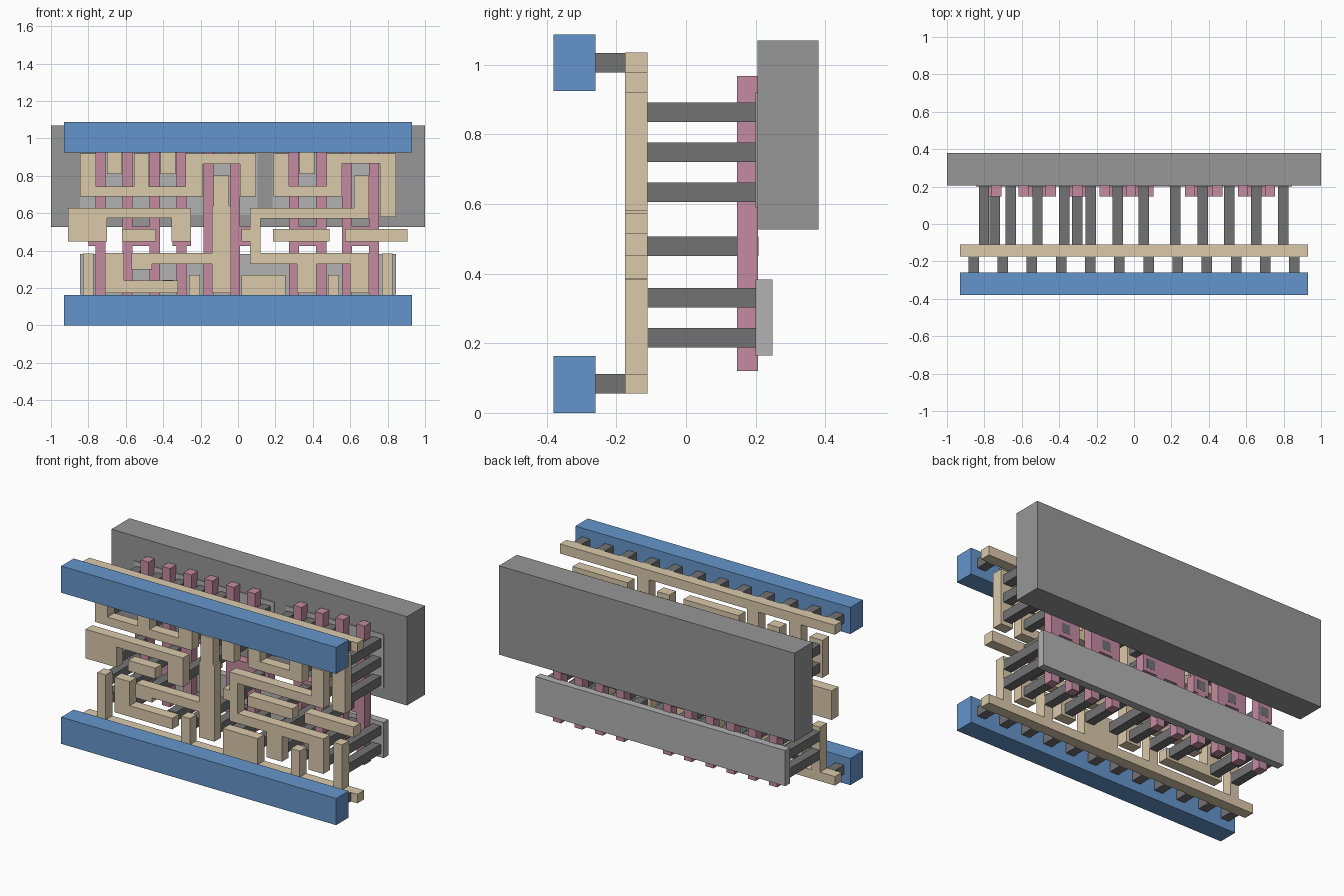
import bpy, bmesh

# Display colours per layer
def mat(name, r, g, b):
    m = bpy.data.materials.new(name)
    m.diffuse_color = (r, g, b, 1)
    return m

BLUE = mat("rail_blue", 0.13, 0.30, 0.60)
TAN = mat("trace_tan", 0.71, 0.59, 0.41)
PINK = mat("gate_pink", 0.55, 0.26, 0.35)
DARK = mat("contact_grey", 0.17, 0.17, 0.17)
WELL = mat("well_grey", 0.31, 0.31, 0.31)
DIFF = mat("diffusion_grey", 0.45, 0.45, 0.45)


# Extrude the union of (x0, x1, z0, z1) rectangles between y0 and y1
def layer(name, rects, y0, y1, material):
    xs = sorted({v for r in rects for v in r[:2]})
    zs = sorted({v for r in rects for v in r[2:]})
    bm = bmesh.new()
    verts = {}

    def vert(x, z):
        if (x, z) not in verts:
            verts[x, z] = bm.verts.new((x, y0, z))
        return verts[x, z]

    for xa, xb in zip(xs, xs[1:]):
        for za, zb in zip(zs, zs[1:]):
            cx, cz = (xa + xb) / 2, (za + zb) / 2
            if any(r[0] < cx < r[1] and r[2] < cz < r[3] for r in rects):
                bm.faces.new([vert(xa, za), vert(xb, za), vert(xb, zb), vert(xa, zb)])
    bmesh.ops.dissolve_limit(bm, angle_limit=0.01, verts=bm.verts, edges=bm.edges)
    ext = bmesh.ops.extrude_face_region(bm, geom=bm.faces[:], use_keep_orig=True)
    moved = [g for g in ext["geom"] if isinstance(g, bmesh.types.BMVert)]
    bmesh.ops.translate(bm, verts=moved, vec=(0, y1 - y0, 0))
    bmesh.ops.recalc_face_normals(bm, faces=bm.faces)
    me = bpy.data.meshes.new(name)
    bm.to_mesh(me)
    bm.free()
    me.materials.append(material)
    ob = bpy.data.objects.new(name, me)
    bpy.context.collection.objects.link(ob)
    return ob


# Square posts at (x, z) centres
def posts(name, centres, y0, y1):
    h = 0.028
    layer(name, [(x - h, x + h, z - h, z + h) for x, z in centres], y0, y1, DARK)


# Well and diffusion slabs
layer("well_block", [(-1, 1, 0.527, 1.07)], 0.205, 0.38, WELL)
layer("upper_diffusion", [(-0.845, 0.105, 0.59, 0.92), (0.185, 0.845, 0.59, 0.92)], 0.2, 0.25, DIFF)
layer("lower_diffusion", [(-0.845, 0.845, 0.165, 0.383)], 0.2, 0.248, DIFF)

# Gate fingers with their contact pads
FINGERS = (-0.735, -0.59, -0.445, -0.303, -0.158, -0.015, 0.3, 0.445, 0.583, 0.727)
PADS = ((-0.8, -0.708), (-0.617, -0.418), (-0.35, -0.25), (-0.185, 0.105), (0.273, 0.472), (0.556, 0.754))
layer("gate_fingers",
      [(x - 0.027, x + 0.027, 0.12, 0.968) for x in FINGERS] +
      [(a, b, 0.425, 0.53) for a, b in PADS], 0.147, 0.207, PINK)

# Power rails, their traces with branches, and posts between
LI = (-0.175, -0.11)
layer("lower_rail", [(-0.93, 0.93, 0, 0.163)], -0.38, -0.26, BLUE)
layer("upper_rail", [(-0.93, 0.93, 0.924, 1.087)], -0.38, -0.26, BLUE)
layer("lower_rail_trace", [
    (-0.93, 0.93, 0.055, 0.11), (-0.83, -0.773, 0.11, 0.385), (-0.262, -0.203, 0.11, 0.27),
    (0.02, 0.255, 0.11, 0.27), (0.48, 0.54, 0.11, 0.27), (0.77, 0.827, 0.11, 0.385)], *LI, TAN)
layer("upper_rail_trace", [
    (-0.93, 0.93, 0.977, 1.035), (-0.7, -0.62, 0.81, 0.977),
    (-0.415, -0.335, 0.81, 0.977), (0.328, 0.41, 0.81, 0.977)], *LI, TAN)
for name, z in (("lower_rail_posts", 0.083), ("upper_rail_posts", 1.006)):
    posts(name, [(-0.858 + 0.156 * i, z) for i in range(12)], -0.26, -0.175)

# Signal traces
layer("left_comb_trace", [
    (-0.845, -0.76, 0.69, 0.92), (-0.845, -0.188, 0.69, 0.742), (-0.557, -0.475, 0.69, 0.92),
    (-0.28, -0.188, 0.69, 0.92), (-0.28, 0.095, 0.863, 0.92), (0.01, 0.095, 0.69, 0.92)], *LI, TAN)
layer("right_comb_trace", [
    (0.19, 0.273, 0.69, 0.92), (0.19, 0.556, 0.69, 0.745), (0.472, 0.556, 0.69, 0.92),
    (0.472, 0.845, 0.865, 0.92), (0.76, 0.845, 0.58, 0.92)], *LI, TAN)
layer("centre_trace", [
    (-0.13, -0.048, 0.64, 0.802), (-0.14, -0.038, 0.173, 0.64),
    (-0.57, -0.14, 0.328, 0.387), (-0.57, -0.46, 0.3, 0.387)], *LI, TAN)
layer("right_hook_trace", [
    (0.62, 0.7, 0.572, 0.802), (0.065, 0.7, 0.572, 0.628), (0.065, 0.12, 0.328, 0.628),
    (0.02, 0.12, 0.45, 0.515),
    (0.065, 0.7, 0.328, 0.387), (0.315, 0.42, 0.173, 0.387), (0.6, 0.7, 0.173, 0.387)], *LI, TAN)
layer("left_foot_trace", [(-0.712, -0.61, 0.173, 0.387), (-0.712, -0.322, 0.173, 0.24)], *LI, TAN)
layer("left_bridge_trace", [
    (-0.908, -0.7, 0.45, 0.628), (-0.908, -0.25, 0.575, 0.628), (-0.355, -0.25, 0.45, 0.628)], *LI, TAN)
for name, a, b in (("left_pad_trace", -0.62, -0.438), ("middle_pad_trace", 0.187, 0.49),
                   ("right_pad_trace", 0.572, 0.905)):
    layer(name, [(a, b, 0.45, 0.515)], *LI, TAN)

# Contact posts: lower rows L, upper rows U, per column
COLS = (-0.802, -0.66, -0.516, -0.372, -0.23, -0.087, 0.053, 0.22, 0.367, 0.51, 0.654, 0.798)
ROWS = {"a": 0.216, "b": 0.33, "c": 0.633, "d": 0.748, "e": 0.863}
USED = ("abde", "abe", "bde", "ae", "ade", "abcd", "ade", "ade", "abe", "ade", "abcd", "abcde")
posts("diffusion_posts", [(x, ROWS[k]) for x, keys in zip(COLS, USED) for k in keys], -0.11, 0.202)
posts("gate_posts", [(x, 0.478) for x in (-0.745, -0.516, -0.303, 0.053, 0.367, 0.654)], -0.11, 0.208)
